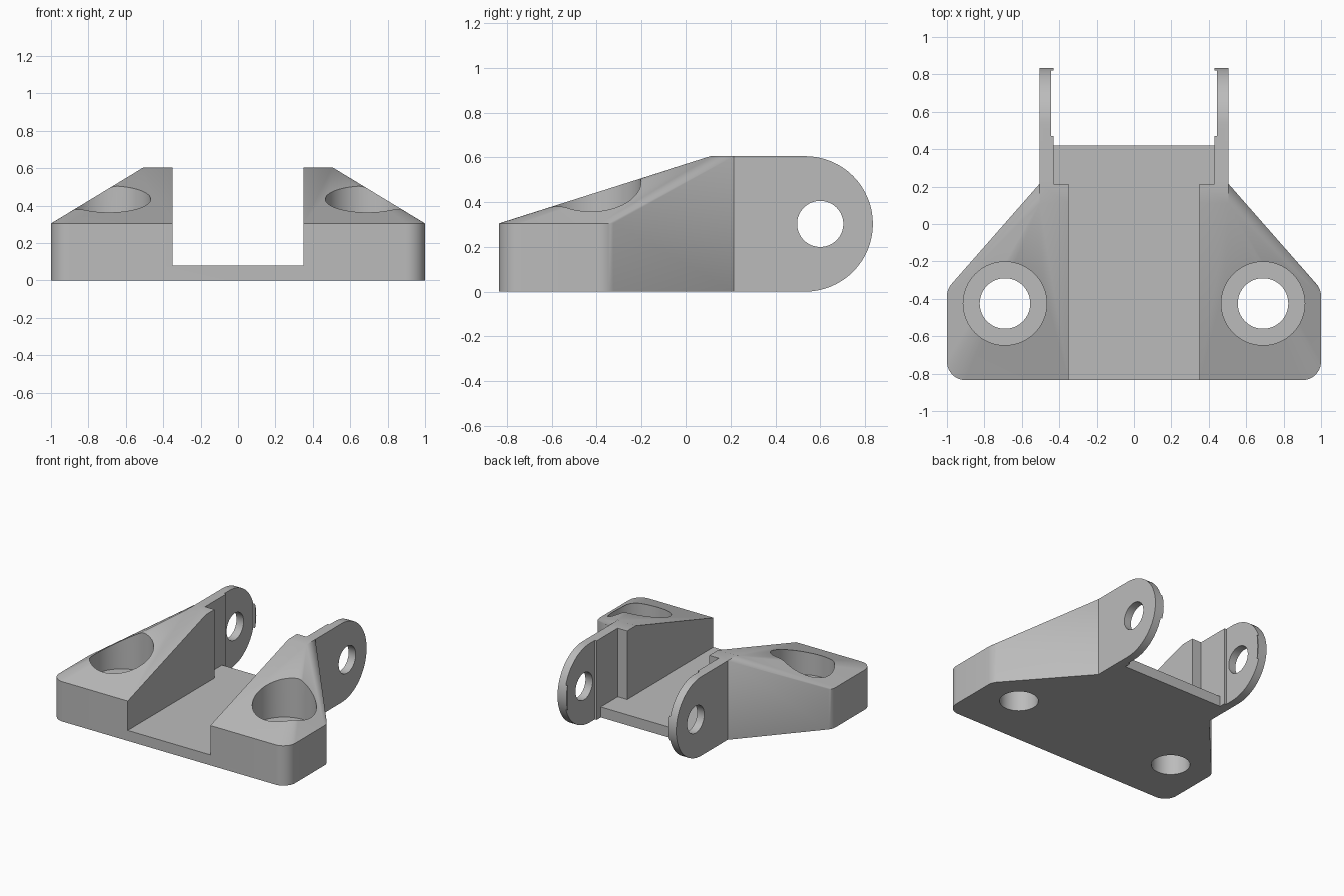
import bpy
import bmesh
from math import cos, sin, pi, radians
from mathutils import Matrix

cube = bpy.data.objects.get("Cube")
if cube:
    bpy.data.objects.remove(cube, do_unlink=True)

TOP, RIM, FLOOR = 0.605, 0.305, 0.08
BACK = 0.215

grey = bpy.data.materials.new("plain grey")
grey.use_nodes = True
grey.diffuse_color = (0.5, 0.5, 0.5, 1)
grey.node_tree.nodes["Principled BSDF"].inputs["Base Color"].default_value = (0.5, 0.5, 0.5, 1)


def finish(name, bm):
    bmesh.ops.recalc_face_normals(bm, faces=bm.faces)
    mesh = bpy.data.meshes.new(name)
    bm.to_mesh(mesh)
    bm.free()
    mesh.materials.append(grey)
    obj = bpy.data.objects.new(name, mesh)
    bpy.context.collection.objects.link(obj)
    return obj


def box(name, low, high):
    bm = bmesh.new()
    bmesh.ops.create_cube(bm, size=1)
    for v in bm.verts:
        v.co = [(a + b) / 2 + c * (b - a) for a, b, c in zip(low, high, v.co)]
    return finish(name, bm)


def cylinder(name, center, radius, depth, axis="Z"):
    bm = bmesh.new()
    turn = Matrix.Rotation(pi / 2, 4, "Y") if axis == "X" else Matrix()
    bmesh.ops.create_cone(bm, cap_ends=True, segments=64, radius1=radius,
                          radius2=radius, depth=depth,
                          matrix=Matrix.Translation(center) @ turn)
    return finish(name, bm)


def cut(obj, cutters):
    bpy.context.view_layer.objects.active = obj
    for cutter in cutters:
        mod = obj.modifiers.new("cut", "BOOLEAN")
        mod.operation = "DIFFERENCE"
        mod.solver = "EXACT"
        mod.object = cutter
        bpy.ops.object.modifier_apply(modifier=mod.name)
        bpy.data.objects.remove(cutter, do_unlink=True)


def smooth(obj):
    bpy.ops.object.select_all(action="DESELECT")
    obj.select_set(True)
    bpy.context.view_layer.objects.active = obj
    bpy.ops.object.shade_smooth_by_angle(angle=radians(20))


# Body: hull of a rounded outline and a small raised top
outline = []
for s in (-1, 1):
    for cy in (-0.735, -0.386):
        for i in range(48):
            a = 2 * pi * i / 48
            outline.append((s * (0.9 + 0.1 * cos(a)), cy + 0.1 * sin(a)))
    outline += [(s * 0.505, 0.15), (s * 0.505, BACK)]
points = [(x, y, z) for x, y in outline for z in (0, RIM)]
points += [(s * 0.505, y, TOP) for s in (-1, 1) for y in (0.11, 0.15, BACK)]
bm = bmesh.new()
for p in points:
    bm.verts.new(p)
bmesh.ops.convex_hull(bm, input=bm.verts)
bmesh.ops.delete(bm, geom=[v for v in bm.verts if not v.link_faces], context="VERTS")
bmesh.ops.dissolve_limit(bm, angle_limit=radians(0.5), verts=bm.verts, edges=bm.edges)
body = finish("body", bm)

# Central channel and counterbored screw holes
cutters = [box("channel_cutter", (-0.35, -1, FLOOR), (0.35, 0.5, 1))]
for s in (-1, 1):
    cutters.append(cylinder("counterbore_cutter", (s * 0.69, -0.425, 0.7), 0.223, 1))
    cutters.append(cylinder("screw_hole_cutter", (s * 0.69, -0.425, 0), 0.135, 1))
cut(body, cutters)
smooth(body)

# Floor plate between the lugs
box("floor_plate", (-0.43, BACK, 0), (0.43, 0.42, FLOOR))

# Pivot lugs with a round end, pin hole and shallow inner recess
r = TOP / 2
profile = [(BACK, TOP), (BACK, 0)]
for i in range(33):
    a = -pi / 2 + pi * i / 32
    profile.append((0.835 - r + r * cos(a), r + r * sin(a)))
for side, s in (("right", -1), ("left", 1)):
    bm = bmesh.new()
    face = bm.faces.new([bm.verts.new((s * 0.43, y, z)) for y, z in profile])
    grown = bmesh.ops.extrude_face_region(bm, geom=[face])["geom"]
    bmesh.ops.translate(bm, vec=(s * 0.075, 0, 0),
                        verts=[g for g in grown if isinstance(g, bmesh.types.BMVert)])
    lug = finish(side + "_lug", bm)
    xs = sorted((s * 0.4, s * 0.445))
    cut(lug, [box("recess_cutter", (xs[0], 0.47, -1), (xs[1], 0.82, 1)),
              cylinder("pin_hole_cutter", (s * 0.47, 0.6, r), 0.103, 0.4, "X")])
    smooth(lug)
